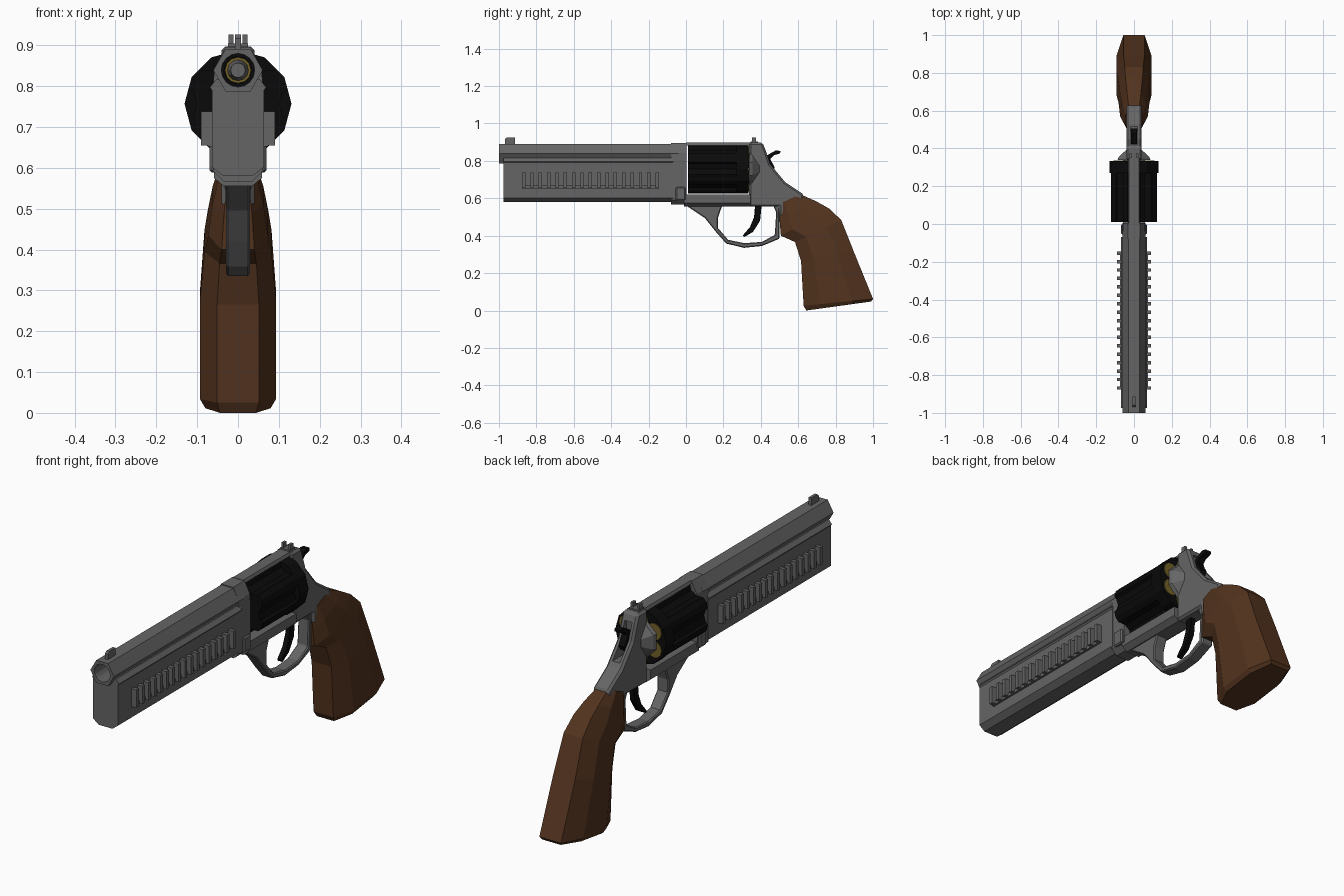
import bpy, bmesh, math

if "Cube" in bpy.data.objects:
    bpy.data.objects.remove(bpy.data.objects["Cube"])

BZ, CZ = 0.839, 0.757      # bore height, cylinder axis height


def material(name, rgb):
    m = bpy.data.materials.new(name)
    m.diffuse_color = (*rgb, 1)
    m.use_nodes = True
    m.node_tree.nodes["Principled BSDF"].inputs["Base Color"].default_value = m.diffuse_color
    return m


STEEL = material("grey_steel", (0.13, 0.13, 0.13))
BLACK = material("black_steel", (0.003, 0.003, 0.003))
WOOD = material("wood", (0.085, 0.033, 0.013))
BRASS = material("brass", (0.17, 0.12, 0.02))


def finish(name, bm, mat=STEEL, bevel=0):
    bmesh.ops.recalc_face_normals(bm, faces=bm.faces)
    me = bpy.data.meshes.new(name)
    bm.to_mesh(me)
    bm.free()
    ob = bpy.data.objects.new(name, me)
    bpy.context.collection.objects.link(ob)
    me.materials.append(mat)
    if bevel:
        b = ob.modifiers.new("bevel", 'BEVEL')
        b.width, b.segments, b.limit_method = bevel, 1, 'ANGLE'
        b.angle_limit = math.radians(50)
    return ob


def loft(bm, rings):
    vs = [[bm.verts.new(p) for p in r] for r in rings]
    n = len(vs[0])
    for a, b in zip(vs, vs[1:]):
        for i in range(n):
            bm.faces.new((a[i], a[(i + 1) % n], b[(i + 1) % n], b[i]))
    bm.faces.new(vs[0])
    bm.faces.new(vs[-1])


def side_prism(name, pts, w, mat=STEEL, bevel=0):
    """(y, z) profile given thickness across x."""
    bm = bmesh.new()
    loft(bm, [[(x, y, z) for y, z in pts] for x in (-w, w)])
    return finish(name, bm, mat, bevel)


def long_prism(name, half, y0, y1):
    """Right half of an (x, z) section, mirrored and run along y."""
    pts = half + [(-x, z) for x, z in reversed(half)]
    bm = bmesh.new()
    loft(bm, [[(x, y, z) for x, z in pts] for y in (y0, y1)])
    return finish(name, bm)


def rod(bm, x, z, y0, y1, r0, r1, n, turn=0.0):
    loft(bm, [[(x + r * math.cos(turn + math.tau * i / n), y,
                z + r * math.sin(turn + math.tau * i / n)) for i in range(n)]
              for y, r in ((y0, r0), (y1, r1))])


def box(bm, x0, x1, y0, y1, z0, z1):
    loft(bm, [[(x0, y, z0), (x1, y, z0), (x1, y, z1), (x0, y, z1)] for y in (y0, y1)])


def cut(ob, cutter):
    m = ob.modifiers.new("cut", 'BOOLEAN')
    m.operation, m.solver, m.object = 'DIFFERENCE', 'EXACT', cutter
    cutter.hide_render = True
    cutter.hide_set(True)


# barrel, underlug and front of frame share one bore
bm = bmesh.new()
rod(bm, 0, BZ, -1, -0.04, 0.0605, 0.0605, 6)
barrel = finish("barrel", bm)
lug = long_prism("underlug", [(0.036, 0.58), (0.064, 0.602), (0.064, 0.79),
                              (0.069, 0.797), (0.054, 0.816)], -0.975, -0.07)
front = long_prism("frame_front", [(0.034, 0.566), (0.061, 0.592), (0.061, 0.80),
                                   (0.058, 0.842), (0.031, 0.8955)], -0.08, 0.004)
bm = bmesh.new()
rod(bm, 0, BZ, -1.1, 0.1, 0.041, 0.041, 16)
bore = finish("bore_cutter", bm)
for ob in (barrel, lug, front):
    cut(ob, bore)

# ribs and their lower rail on both sides of the underlug
bm = bmesh.new()
for s in (-1, 1):
    box(bm, s * 0.06, s * 0.074, -0.877, -0.145, 0.652, 0.668)
    for i in range(17):
        y = -0.868 + i * 0.0446
        box(bm, s * 0.06, s * 0.09, y - 0.009, y + 0.009, 0.655, 0.738)
finish("barrel_ribs", bm)

# sights
side_prism("front_sight", [(-0.968, 0.89), (-0.968, 0.917), (-0.958, 0.926),
                           (-0.913, 0.926), (-0.913, 0.89)], 0.007)
bm = bmesh.new()
box(bm, -0.025, 0.025, 0.345, 0.385, 0.89, 0.904)
for s in (-1, 1):
    box(bm, s * 0.011, s * 0.023, 0.352, 0.374, 0.90, 0.926)
finish("rear_sight", bm)

# frame around the cylinder
long_prism("top_strap", [(0.031, 0.882), (0.031, 0.886), (0.026, 0.897)], 0, 0.345)
long_prism("frame_lower", [(0.034, 0.555), (0.059, 0.575), (0.059, 0.619)], -0.01, 0.345)
bm = bmesh.new()
for s in (-1, 1):
    box(bm, s * 0.05, s * 0.07, -0.055, -0.003, 0.588, 0.66)
finish("crane_lugs", bm, bevel=0.006)
rear = side_prism("frame_rear", [
    (0.338, 0.555), (0.338, 0.897), (0.41, 0.897), (0.427, 0.853), (0.45, 0.783),
    (0.53, 0.687), (0.63, 0.62), (0.62, 0.54), (0.50, 0.50), (0.497, 0.555)], 0.041, bevel=0.01)
bm = bmesh.new()
box(bm, -0.019, 0.019, 0.41, 0.60, 0.705, 0.86)
cut(rear, finish("hammer_slot_cutter", bm))

# recoil shield
bm = bmesh.new()
rod(bm, 0, CZ, 0.340, 0.355, 0.094, 0.088, 8, math.pi / 8)
rod(bm, 0, CZ, 0.354, 0.392, 0.088, 0.045, 8, math.pi / 8)
finish("recoil_shield", bm)

# trigger guard
side_prism("trigger_guard", [
    (-0.01, 0.568), (0.01, 0.555), (0.10, 0.495), (0.16, 0.42), (0.215, 0.358), (0.31, 0.335),
    (0.406, 0.345), (0.50, 0.384), (0.50, 0.565), (0.465, 0.565), (0.482, 0.525),
    (0.475, 0.404), (0.406, 0.367), (0.313, 0.36), (0.225, 0.378), (0.172, 0.44),
    (0.172, 0.50), (0.195, 0.565)], 0.029, bevel=0.005)

# trigger and hammer
side_prism("trigger", [(0.37, 0.57), (0.405, 0.57), (0.396, 0.48), (0.358, 0.42),
                       (0.31, 0.392), (0.304, 0.402), (0.342, 0.446), (0.364, 0.50)],
           0.013, BLACK, 0.003)
side_prism("hammer", [(0.40, 0.70), (0.462, 0.742), (0.475, 0.765), (0.45, 0.81),
                      (0.47, 0.83), (0.503, 0.84), (0.505, 0.853), (0.48, 0.856),
                      (0.43, 0.828), (0.405, 0.80)], 0.016, BLACK)

# fluted six-shot cylinder; only the chamber behind the bore is open at the front
bm = bmesh.new()
rod(bm, 0, CZ, 0.01, 0.333, 0.131, 0.131, 12)
cyl = finish("cylinder", bm, BLACK)
cutter, brass = bmesh.new(), bmesh.new()
for i in range(6):
    a = math.tau * i / 6
    rod(cutter, 0.15 * math.cos(a), CZ + 0.15 * math.sin(a), -0.05, 0.27, 0.05, 0.05, 10)
    a += math.pi / 6
    x, z = 0.082 * math.cos(a), CZ + 0.082 * math.sin(a)
    rod(brass, x, z, 0.325, 0.3365, 0.038, 0.038, 12)
rod(cutter, 0, BZ, -0.05, 0.30, 0.034, 0.034, 12)
rod(brass, 0, BZ, 0.10, 0.33, 0.032, 0.032, 12)
cut(cyl, finish("flute_and_chamber_cutter", cutter))
finish("cartridge_cases", brass, BRASS)
bm = bmesh.new()
rod(bm, 0, BZ, 0.04, 0.11, 0.018, 0.027, 12)
finish("bullet", bm)

# grip: octagonal sections from front edge to back edge, with half width
sections = [((0.497, 0.57), (0.61, 0.622), 0.045),
            ((0.500, 0.49), (0.70, 0.582), 0.062),
            ((0.507, 0.40), (0.765, 0.545), 0.073),
            ((0.583, 0.366), (0.83, 0.484), 0.082),
            ((0.615, 0.265), (0.897, 0.315), 0.093),
            ((0.629, 0.025), (1.00, 0.062), 0.093),
            ((0.643, 0.0), (0.99, 0.048), 0.080)]
half = [(0, 0.55), (0.24, 1), (0.7, 1), (1, 0.6)]
outline = half + [(t, -k) for t, k in reversed(half)]
bm = bmesh.new()
loft(bm, [[(k * w, f[0] + (b[0] - f[0]) * t, f[1] + (b[1] - f[1]) * t)
           for t, k in outline] for f, b, w in sections])
finish("grip", bm, WOOD)
